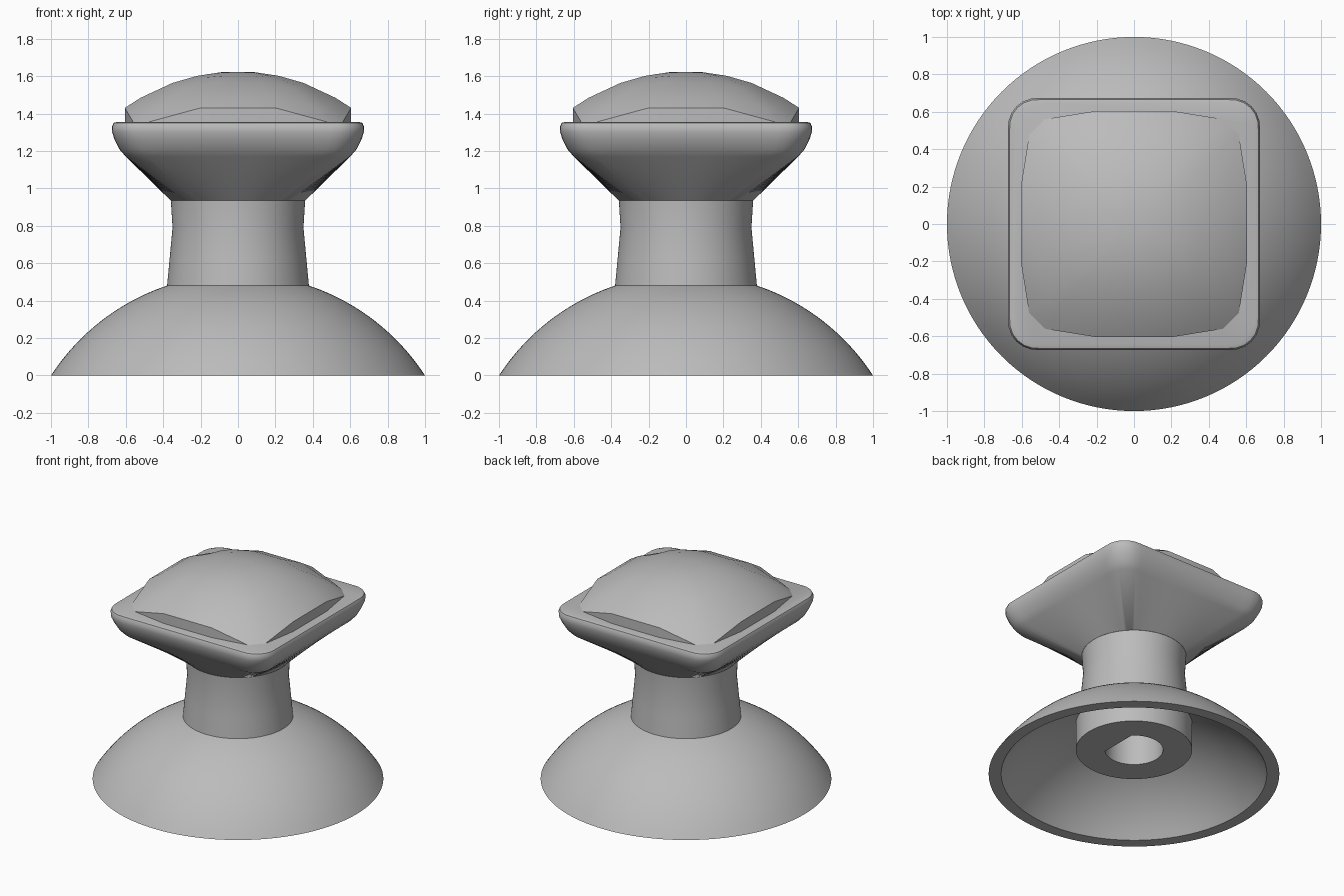
import bpy, bmesh
from math import sin, cos, pi, sqrt, radians

cube = bpy.data.objects.get("Cube")
if cube:
    bpy.data.objects.remove(cube, do_unlink=True)

grey = bpy.data.materials.new("matte grey")
grey.use_nodes = True
colour = (0.5, 0.5, 0.5, 1)
grey.diffuse_color = colour
grey.node_tree.nodes["Principled BSDF"].inputs["Base Color"].default_value = colour

N = 128
ANGLES = [2 * pi * i / N for i in range(N)]


def circle(r, z, flat=9):
    """Ring of points, optionally cut flat at x = flat."""
    return [(min(r * cos(a), flat), r * sin(a), z) for a in ANGLES]


def rounded_square(half, r, z):
    """Ring on a square with rounded corners, spaced by angle."""
    ring = []
    k = half - r
    for a in ANGLES:
        c, s = abs(cos(a)), abs(sin(a))
        t = half / max(c, s)
        if t * min(c, s) > k:
            b = k * (c + s)
            t = b + sqrt(b * b - 2 * k * k + r * r)
        ring.append((t * cos(a), t * sin(a), z))
    return ring


def arc_height(r, radius, centre):
    return centre + sqrt(radius * radius - r * r)


def loft(name, rings, angle=30):
    """Skin successive rings and close both ends."""
    bm = bmesh.new()
    loops = [[bm.verts.new(p) for p in ring] for ring in rings]
    n = len(loops[0])
    for lower, upper in zip(loops, loops[1:]):
        for i in range(n):
            j = (i + 1) % n
            bm.faces.new((lower[i], lower[j], upper[j], upper[i]))
    bm.faces.new(loops[0][::-1])
    bm.faces.new(loops[-1])
    bmesh.ops.recalc_face_normals(bm, faces=bm.faces)
    mesh = bpy.data.meshes.new(name)
    bm.to_mesh(mesh)
    bm.free()
    mesh.materials.append(grey)
    obj = bpy.data.objects.new(name, mesh)
    bpy.context.collection.objects.link(obj)
    bpy.ops.object.select_all(action='DESELECT')
    obj.select_set(True)
    bpy.context.view_layer.objects.active = obj
    bpy.ops.object.shade_smooth_by_angle(angle=radians(angle))
    return obj


# Hollow dome with a socket boss that has a flat-sided hole
STEPS = 20
CENTRE = -0.651
dome = []
for i in range(STEPS + 1):
    r = 0.34 + 0.66 * i / STEPS
    dome.append(circle(r, max(0, arc_height(r, 1.193, CENTRE))))
for i in range(STEPS + 1):
    r = 0.914 - 0.514 * i / STEPS
    dome.append(circle(r, max(0, arc_height(r, 1.122, CENTRE))))
dome += [circle(0.4, 0.19), circle(0.2, 0.19, 0.141), circle(0.2, 0.46, 0.141)]
loft("dome_base", dome)

# Slightly waisted neck
loft("neck", [circle(r, z) for r, z in
              ((0.38, 0.47), (0.365, 0.63), (0.35, 0.79), (0.36, 0.95))])

# Head flaring from the round neck to a rounded square lip
lip = ((0.60, 0.13, 1.17), (0.635, 0.15, 1.21), (0.66, 0.16, 1.26),
       (0.673, 0.16, 1.3), (0.674, 0.155, 1.33), (0.665, 0.145, 1.35),
       (0.645, 0.125, 1.356))
loft("head", [circle(0.36, 0.935)] + [rounded_square(*p) for p in lip])

# Faceted thumb pad: a shallow dome over a twelve-sided outline
corner = ((0.605, 0.2), (0.56, 0.48), (0.48, 0.56), (0.2, 0.605))
outline = []
for q in range(4):
    c, s = round(cos(q * pi / 2)), round(sin(q * pi / 2))
    outline += [(x * c - y * s, x * s + y * c) for x, y in corner]
pad = [[(x, y, 1.35) for x, y in outline]]
for f in (1, 0.86, 0.58, 0.36, 0.15):
    pad.append([(x * f, y * f, arc_height(f * sqrt(x * x + y * y), 1.14, 0.485))
                for x, y in outline])
loft("thumb_pad", pad)
